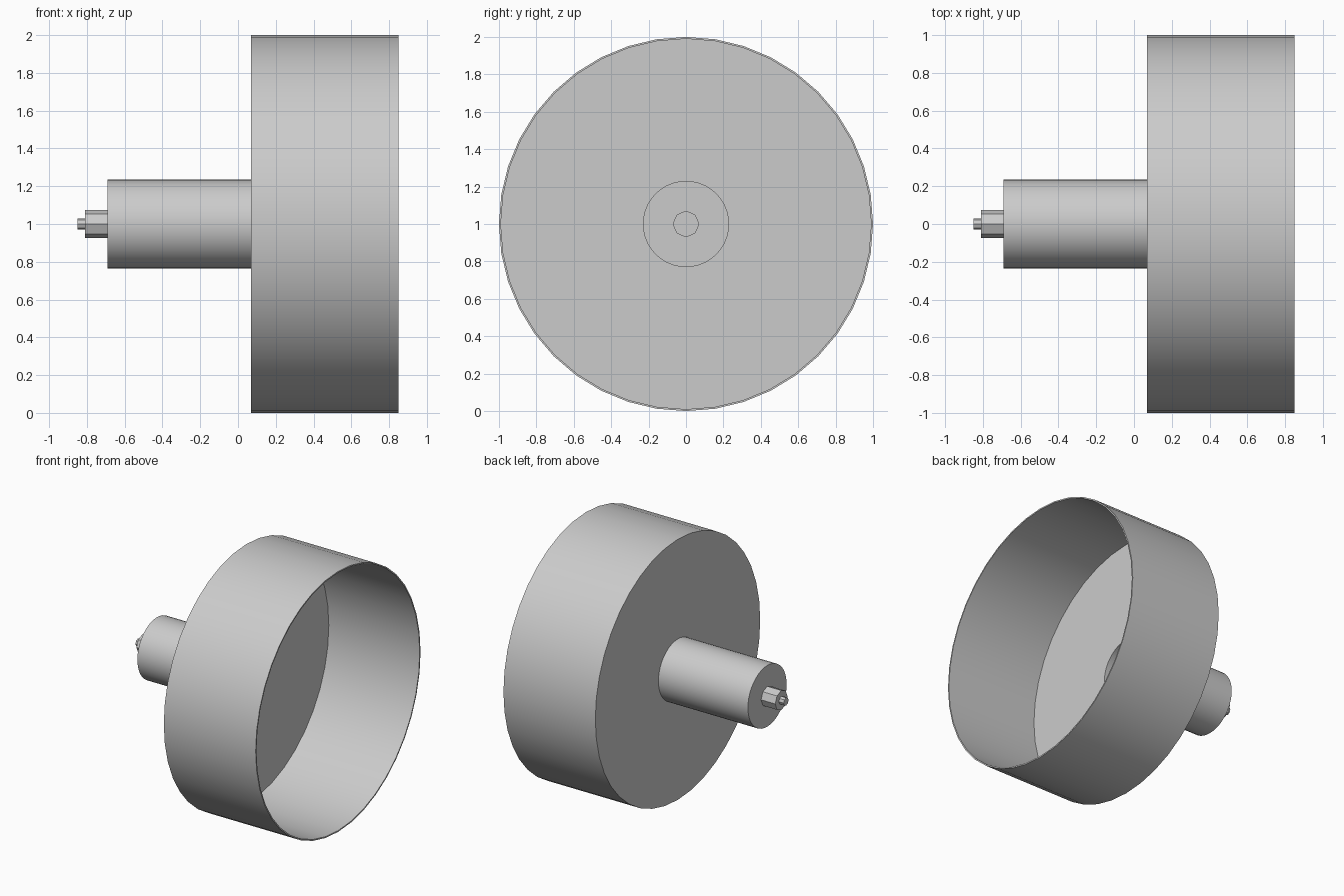
import bpy, bmesh, math

if "Cube" in bpy.data.objects:
    bpy.data.objects.remove(bpy.data.objects["Cube"], do_unlink=True)

grey = bpy.data.materials.new("plain grey")
COLOUR = (0.6, 0.6, 0.6, 1)
grey.diffuse_color = COLOUR
grey.use_nodes = True
grey.node_tree.nodes["Principled BSDF"].inputs["Base Color"].default_value = COLOUR


def lathe(name, profile, sides):
    """Revolve (x, radius) points about the horizontal axis at z = 1."""
    bm = bmesh.new()
    rings = []
    for x, r in profile:
        ring = []
        for i in range(sides):
            a = 2 * math.pi * i / sides
            ring.append(bm.verts.new((x, r * math.cos(a), 1 + r * math.sin(a))))
        rings.append(ring)
    for a, b in zip(rings, rings[1:]):
        for i in range(sides):
            j = (i + 1) % sides
            bm.faces.new((a[i], a[j], b[j], b[i]))
    # Close the two ends unless the profile is a closed loop
    if profile[0] != profile[-1]:
        bm.faces.new(rings[0])
        bm.faces.new(rings[-1])
    bmesh.ops.remove_doubles(bm, verts=bm.verts, dist=1e-5)
    bmesh.ops.recalc_face_normals(bm, faces=bm.faces)
    mesh = bpy.data.meshes.new(name)
    bm.to_mesh(mesh)
    bm.free()
    mesh.materials.append(grey)
    obj = bpy.data.objects.new(name, mesh)
    bpy.context.collection.objects.link(obj)
    bpy.ops.object.select_all(action="DESELECT")
    obj.select_set(True)
    bpy.context.view_layer.objects.active = obj
    bpy.ops.object.shade_smooth_by_angle(angle=math.radians(30))
    return obj


FRONT, FLOOR, NECK_END, STEM_END, TIP_END = 0.85, 0.07, -0.69, -0.81, -0.85
WALL = 0.008

# Wide open drum with a hole in its floor
lathe("drum", [(FRONT, 1), (FLOOR, 1), (FLOOR, 0.228), (FLOOR + WALL, 0.228),
               (FLOOR + WALL, 0.99), (FRONT, 0.99), (FRONT, 1)], 40)

# Hollow neck behind the drum
lathe("neck", [(FLOOR + WALL, 0.235), (NECK_END, 0.235), (NECK_END, 0.068),
               (NECK_END + WALL, 0.068), (NECK_END + WALL, 0.228),
               (FLOOR + WALL, 0.228), (FLOOR + WALL, 0.235)], 40)

# Hollow stem, closed at the far end
lathe("stem", [(NECK_END + WALL, 0.075), (STEM_END, 0.075),
               (STEM_END, 0.001), (STEM_END + WALL, 0.001),
               (STEM_END + WALL, 0.068), (NECK_END + WALL, 0.068),
               (NECK_END + WALL, 0.075)], 8)

# Small solid tip
lathe("tip", [(STEM_END + WALL / 2, 0.03), (TIP_END, 0.03)], 8)
